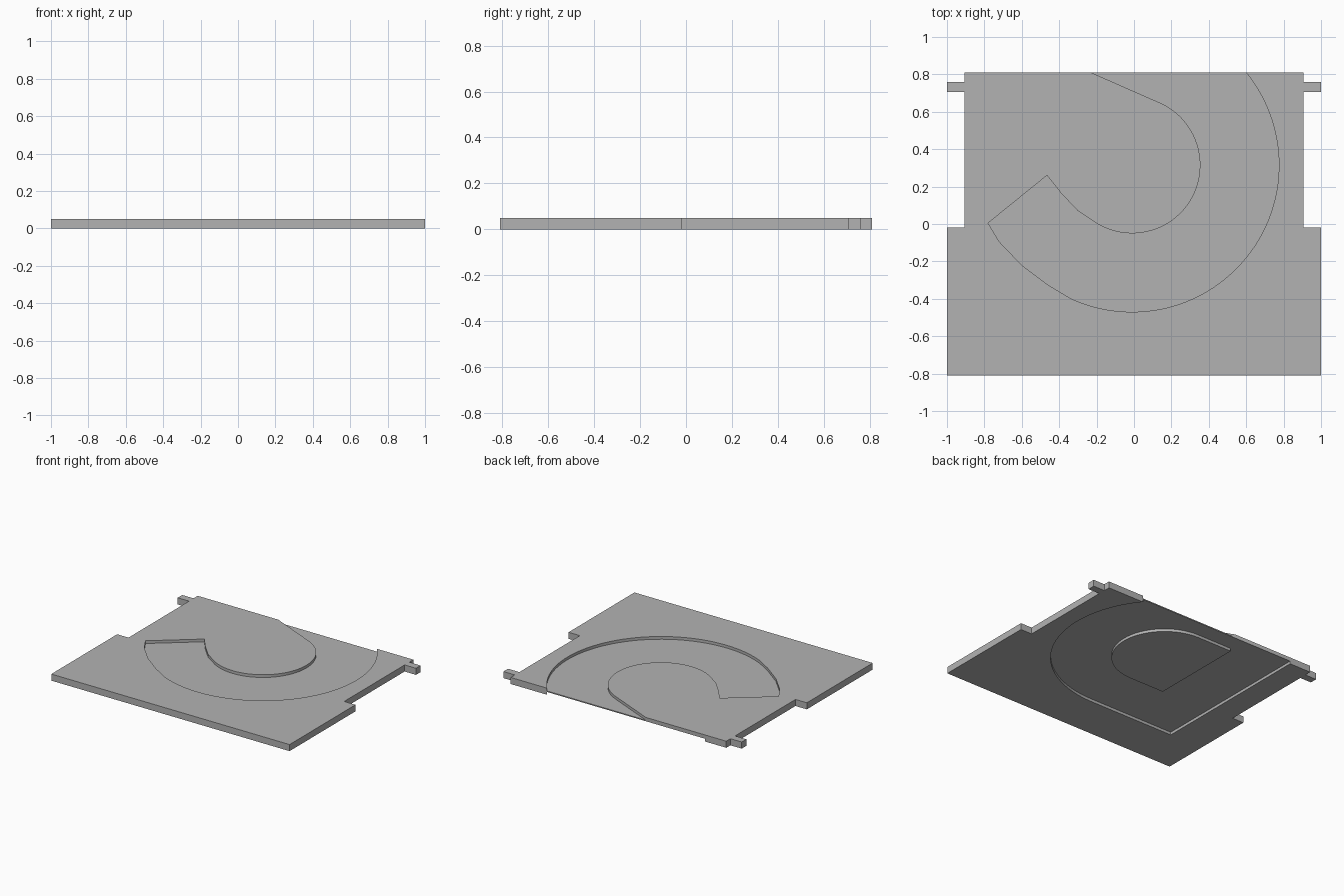
import bpy
import bmesh
from math import sin, cos, radians, asin

cube = bpy.data.objects.get("Cube")
if cube:
    bpy.data.objects.remove(cube, do_unlink=True)

HEIGHT = 0.05
DEPTH = 0.021            # depth of each recess
BACK = 0.81
BEYOND = 0.9             # cutters run past the back edge
CENTRE = (-0.01, 0.315)  # shared centre of the curved track
INNER, OUTER = 0.365, 0.785

grey = bpy.data.materials.new("plain grey")
grey.use_nodes = True
colour = (0.45, 0.45, 0.45, 1)
grey.diffuse_color = colour
grey.node_tree.nodes["Principled BSDF"].inputs["Base Color"].default_value = colour


def slab(name, outline, z0, z1):
    """Extrude a flat outline between two heights."""
    bm = bmesh.new()
    face = bm.faces.new([bm.verts.new((x, y, z0)) for x, y in outline])
    grown = bmesh.ops.extrude_face_region(bm, geom=[face])["geom"]
    verts = [g for g in grown if isinstance(g, bmesh.types.BMVert)]
    bmesh.ops.translate(bm, verts=verts, vec=(0, 0, z1 - z0))
    bmesh.ops.recalc_face_normals(bm, faces=bm.faces)
    mesh = bpy.data.meshes.new(name)
    bm.to_mesh(mesh)
    bm.free()
    mesh.materials.append(grey)
    obj = bpy.data.objects.new(name, mesh)
    bpy.context.collection.objects.link(obj)
    return obj


def arc(radius, start, end, steps=40):
    angles = [radians(start + (end - start) * i / steps) for i in range(steps + 1)]
    return [(CENTRE[0] + radius * cos(a), CENTRE[1] + radius * sin(a)) for a in angles]


# Plate outline: wide front, narrow back with a small tab on each side
half = [(1, -BACK), (1, -0.02), (0.905, -0.02), (0.905, 0.705),
        (1, 0.705), (1, 0.76), (0.905, 0.76), (0.905, BACK)]
plate = slab("track_plate", half + [(-x, y) for x, y in reversed(half)], 0, HEIGHT)

# Outer track curve meets the back edge, then carries on past it
exit_angle = asin((BACK - CENTRE[1]) / OUTER) * 180 / 3.14159
exit_x = CENTRE[0] + OUTER * cos(radians(exit_angle))

# Upper recess: hooked channel open at the back
upper = arc(OUTER, -115, exit_angle, 60)
upper += [(exit_x, BEYOND), (-0.42, BEYOND), (-0.23, BACK)]
upper += arc(INNER, 64, -120)
upper += [(-0.3, 0.07), (-0.39, 0.165), (-0.465, 0.26), (-0.78, 0.005),
          (-0.72, -0.095), (-0.6, -0.22), (-0.46, -0.325)]
upper_cutter = slab("upper_recess_cutter", upper, HEIGHT - DEPTH, HEIGHT + 0.1)

# Lower recess: squared on one side, with a D-shaped island left standing
lower = arc(OUTER, -90, exit_angle, 60)
lower += [(exit_x, BEYOND), (-0.725, BEYOND), (-0.725, CENTRE[1] - OUTER)]
lower_cutter = slab("lower_recess_cutter", lower, -0.1, DEPTH)
island = arc(INNER, -90, 90) + [(-0.3, CENTRE[1] + INNER), (-0.3, CENTRE[1] - INNER)]
island_cutter = slab("island_cutter", island, -0.2, 0.2)


def cut(target, cutter):
    mod = target.modifiers.new("cut", "BOOLEAN")
    mod.operation = "DIFFERENCE"
    mod.solver = "EXACT"
    mod.object = cutter
    bpy.ops.object.select_all(action="DESELECT")
    bpy.context.view_layer.objects.active = target
    target.select_set(True)
    bpy.ops.object.modifier_apply(modifier=mod.name)
    bpy.data.objects.remove(cutter, do_unlink=True)


cut(lower_cutter, island_cutter)
cut(plate, upper_cutter)
cut(plate, lower_cutter)
bpy.ops.object.shade_smooth_by_angle(angle=radians(30))
